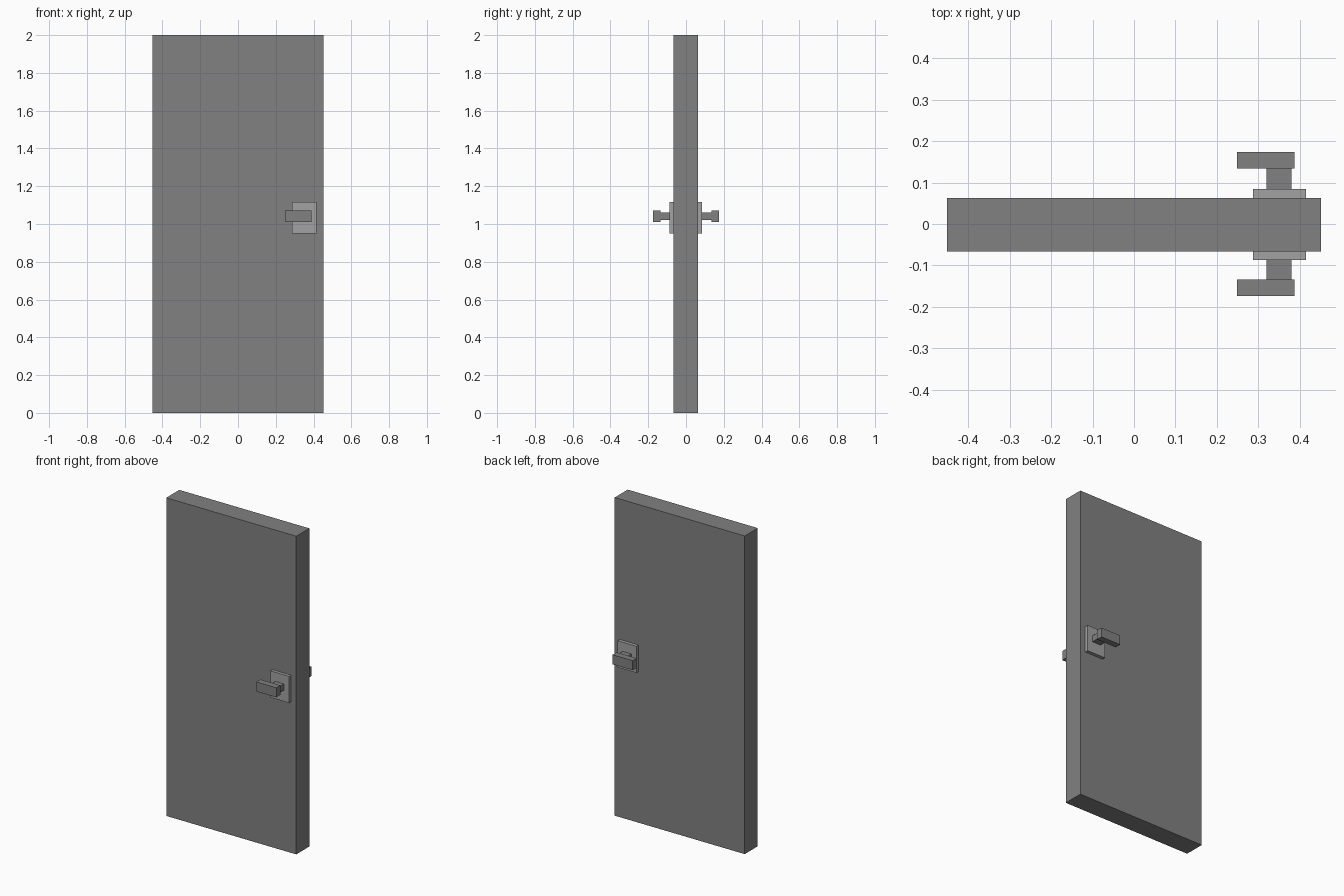
import bpy, bmesh
from mathutils import Matrix, Vector

if "Cube" in bpy.data.objects:
    bpy.data.objects.remove(bpy.data.objects["Cube"])


def material(name, v):
    mat = bpy.data.materials.new(name)
    mat.diffuse_color = (v, v, v, 1)
    mat.use_nodes = True
    mat.node_tree.nodes["Principled BSDF"].inputs["Base Color"].default_value = mat.diffuse_color
    return mat


dark = material("dark_grey", 0.22)
light = material("light_grey", 0.36)


def box(name, lo, hi, mat):
    """Flat-faced box spanning two opposite corners."""
    lo, hi = Vector(lo), Vector(hi)
    bm = bmesh.new()
    bmesh.ops.create_cube(bm, size=1, matrix=Matrix.Diagonal((*(hi - lo), 1)))
    mesh = bpy.data.meshes.new(name)
    bm.to_mesh(mesh)
    bm.free()
    mesh.materials.append(mat)
    obj = bpy.data.objects.new(name, mesh)
    obj.location = (lo + hi) / 2
    bpy.context.collection.objects.link(obj)
    return obj


# Door slab
box("door_panel", (-0.452, -0.067, 0), (0.452, 0.0625, 2), dark)

# Same handle on both faces: plate, stem and lever
for side, sign, face, plate in (("front", -1, 0.067, 0.087), ("back", 1, 0.0625, 0.084)):
    handle_parts = [
        ("handle_plate", (0.287, 0.416), (face, plate), (0.950, 1.117), light),
        ("handle_stem", (0.320, 0.381), (plate, 0.134), (1.021, 1.060), dark),
        ("handle_lever", (0.249, 0.388), (0.134, 0.174), (1.011, 1.071), dark),
    ]
    for name, x, d, z, mat in handle_parts:
        y = sorted(sign * v for v in d)
        box(f"{side}_{name}", (x[0], y[0], z[0]), (x[1], y[1], z[1]), mat)
